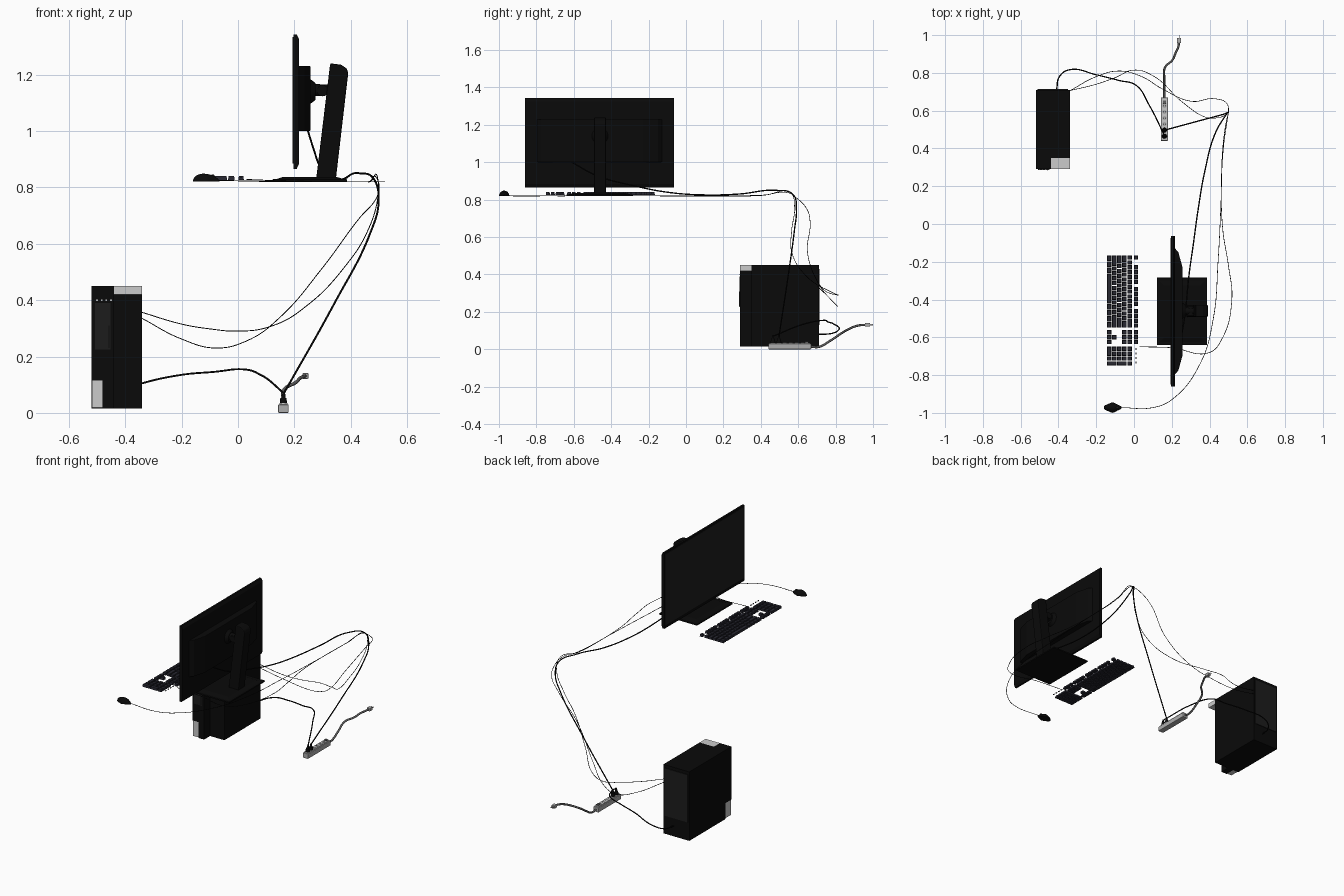
import bpy, bmesh, math
from mathutils import Vector

if "Cube" in bpy.data.objects:
    bpy.data.objects.remove(bpy.data.objects["Cube"])

def material(name, rgb):
    m = bpy.data.materials.new(name)
    m.diffuse_color = (*rgb, 1)
    m.use_nodes = True
    m.node_tree.nodes["Principled BSDF"].inputs["Base Color"].default_value = m.diffuse_color
    return m

BLACK = material("black_plastic", (0.003, 0.003, 0.003))
DARK = material("dark_grey", (0.012, 0.012, 0.012))
KEY = material("key_charcoal", (0.02, 0.02, 0.03))
LIGHT = material("light_grey", (0.6, 0.6, 0.6))
STRIP = material("strip_grey", (0.42, 0.42, 0.42))
CORD = material("cord_grey", (0.12, 0.12, 0.12))

def finish(bm, name, mat, bevel=0, smooth=False):
    bmesh.ops.recalc_face_normals(bm, faces=bm.faces)
    me = bpy.data.meshes.new(name)
    bm.to_mesh(me)
    bm.free()
    me.materials.append(mat)
    ob = bpy.data.objects.new(name, me)
    bpy.context.collection.objects.link(ob)
    if bevel:
        b = ob.modifiers.new("edge", 'BEVEL')
        b.width, b.segments = bevel, 2
    if smooth:
        bpy.ops.object.select_all(action='DESELECT')
        ob.select_set(True)
        bpy.context.view_layer.objects.active = ob
        bpy.ops.object.shade_smooth_by_angle(angle=math.radians(40))
    return ob

def add_box(bm, lo, hi, taper=0):
    """Box between two corners; taper pulls the top in."""
    for v in bmesh.ops.create_cube(bm, size=1)["verts"]:
        p = [lo[i] if v.co[i] < 0 else hi[i] for i in range(3)]
        if v.co.z > 0:
            p[0] -= math.copysign(taper, v.co.x)
            p[1] -= math.copysign(taper, v.co.y)
        v.co = p

def box(name, lo, hi, mat, bevel=0, taper=0):
    bm = bmesh.new()
    add_box(bm, lo, hi, taper)
    return finish(bm, name, mat, bevel)

def prism(name, pts, place, a, b, mat, bevel=0):
    """Extrude a 2D profile; place(u, v, depth) returns a 3D point."""
    bm = bmesh.new()
    A = [bm.verts.new(place(u, v, a)) for u, v in pts]
    B = [bm.verts.new(place(u, v, b)) for u, v in pts]
    bm.faces.new(A)
    bm.faces.new(B[::-1])
    for i in range(len(pts)):
        j = (i + 1) % len(pts)
        bm.faces.new((A[i], A[j], B[j], B[i]))
    return finish(bm, name, mat, bevel)

def cylinder(name, p, q, r1, r2, mat, n=20):
    p, q = Vector(p), Vector(q)
    bm = bmesh.new()
    bmesh.ops.create_cone(bm, cap_ends=True, segments=n, radius1=r1, radius2=r2, depth=(q - p).length)
    bmesh.ops.rotate(bm, verts=bm.verts, matrix=Vector((0, 0, 1)).rotation_difference(q - p).to_matrix())
    bmesh.ops.translate(bm, verts=bm.verts, vec=(p + q) / 2)
    return finish(bm, name, mat, smooth=True)

def cable(name, pts, r, mat):
    cu = bpy.data.curves.new(name, 'CURVE')
    cu.dimensions = '3D'
    cu.bevel_depth, cu.bevel_resolution, cu.resolution_u = r, 2, 10
    cu.use_fill_caps = True
    sp = cu.splines.new('BEZIER')
    sp.bezier_points.add(len(pts) - 1)
    for bp, p in zip(sp.bezier_points, pts):
        bp.co = p
        bp.handle_left_type = bp.handle_right_type = 'AUTO'
    cu.materials.append(mat)
    ob = bpy.data.objects.new(name, cu)
    bpy.context.collection.objects.link(ob)
    bpy.ops.object.select_all(action='DESELECT')
    ob.select_set(True)
    bpy.context.view_layer.objects.active = ob
    bpy.ops.object.convert(target='MESH')

xz = lambda u, v, d: (u, d, v)
xy = lambda u, v, d: (u, v, d)

# Monitor: panel, screen, tapered rear housing
prism("monitor_panel", [(.196, .865), (.208, .865), (.217, .885), (.217, 1.325), (.208, 1.343), (.196, 1.343)],
      xz, -.861, -.064, BLACK)
box("monitor_screen", (.194, -.85, .885), (.197, -.075, 1.333), DARK)
prism("monitor_rear_housing", [(.21, -.12), (.235, -.15), (.257, -.23), (.257, -.695), (.235, -.775), (.21, -.805)],
      xy, 1.0, 1.23, BLACK, .003)

# Stand: mount, leaning arm, base
cylinder("mount_plate", (.255, -.46, 1.14), (.275, -.46, 1.14), .045, .03, BLACK)
cylinder("mount_neck", (.27, -.46, 1.145), (.335, -.46, 1.145), .022, .018, BLACK)
cylinder("mount_hinge", (.30, -.485, 1.143), (.30, -.435, 1.143), .02, .02, BLACK)
prism("stand_arm", [(.277, .828), (.347, .828), (.391, 1.205), (.386, 1.222), (.365, 1.235), (.327, 1.24)],
      xz, -.492, -.428, BLACK, .005)
box("stand_base", (.122, -.64, .82), (.387, -.284, .829), BLACK, .002)
box("stand_base_top", (.135, -.625, .829), (.375, -.30, .837), BLACK, 0, .025)

# Keyboard: rows of key widths in key units, starting at the escape side
UY, UX, Y0, XT = .0257, .027, -.165, -.01
bm = bmesh.new()
def key(col, row, w=1, h=1):
    y, x = Y0 - col * UY, XT - row * UX
    add_box(bm, (x - h * UX + .0015, y - w * UY + .0015, .826), (x - .0015, y - .0015, .84), .0022)

rows = [[1] * 13 + [2], [1.5] + [1] * 12 + [1.5], [1.75] + [1] * 11 + [2.25],
        [2.25] + [1] * 10 + [2.75], [1.25] * 3 + [6.25] + [1.25] * 4]
for r, widths in enumerate(rows):
    c = 0
    for w in widths:
        key(c, r, w)
        c += w
for start, n in ((0, 1), (2, 4), (6.5, 4), (11, 4), (15.4, 3)):   # function row
    for i in range(n):
        key(start + i, -1.2, 1, .85)
for i in range(3):                                                # navigation and arrow keys
    key(15.4 + i, 0)
    key(15.4 + i, 1)
    key(15.4 + i, 4)
key(16.4, 3)
for r in range(5):                                                # number pad
    for c in range(3):
        if r < 4:
            key(18.8 + c, r)
key(18.8, 4, 2)
key(20.8, 4)
key(21.8, 0)
key(21.8, 1, 1, 2)
key(21.8, 3, 1, 2)
finish(bm, "keyboard_keys", KEY)
for i in range(4):
    y = -.662 - i * .024
    box("keyboard_indicator", (.008, y - .005, .834), (.013, y + .005, .838), KEY)

# Mouse: flattened dome, narrower towards the cable
bm = bmesh.new()
bmesh.ops.create_uvsphere(bm, u_segments=32, v_segments=16, radius=1)
for v in bm.verts:
    x, y, z = v.co
    w = .0275 - .005 * max(x, 0) + .003 * math.cos(x * 5) - .003
    v.co = (-.113 + .047 * x, -.972 + w * y, .82 + (.028 - .006 * x) * max(z, 0))
finish(bm, "mouse_body", BLACK, smooth=True)
cylinder("mouse_wheel", (-.09, -.975, .838), (-.09, -.969, .838), .008, .008, DARK)

# Computer tower: body and L-shaped front with pale panels
box("tower_body", (-.52, .35, .015), (-.34, .71, .45), BLACK)
box("tower_front_column", (-.52, .29, .115), (-.44, .35, .45), BLACK)
box("tower_front_column_foot", (-.48, .29, .015), (-.44, .35, .115), BLACK)
box("tower_top_panel", (-.44, .29, .42), (-.34, .35, .45), LIGHT)
box("tower_lower_panel", (-.518, .29, .018), (-.48, .35, .115), LIGHT, .002)
box("tower_port_panel", (-.507, .287, .225), (-.453, .29, .39), DARK)
for i in range(4):
    x = -.5 + i * .0165
    box("tower_button", (x - .003, .286, .397), (x + .003, .29, .403), LIGHT)
box("tower_handle", (-.459, .284, .23), (-.455, .288, .31), BLACK)
box("tower_rear_plate", (-.51, .709, .13), (-.35, .714, .43), DARK)

# Power strip with sockets, switch and plugs
box("power_strip", (.142, .44, 0), (.18, .67, .03), STRIP, .004)
box("power_strip_top", (.147, .447, .03), (.175, .663, .035), LIGHT, .001)
for i in range(6):
    y = .465 + i * .032
    cylinder("socket", (.161, y, .033), (.161, y, .0365), .011, .011, STRIP)
    for s in (-.004, .004):
        box("socket_slot", (.161 + s - .001, y - .004, .036), (.161 + s + .001, y + .004, .037), BLACK)
box("strip_switch", (.153, .636, .033), (.169, .655, .042), CORD, .002)
for y in (.465, .497):
    cylinder("plug", (.161, y, .035), (.161, y, .052), .013, .011, BLACK)
    cylinder("plug_neck", (.161, y, .052), (.163, y, .075), .008, .004, BLACK)

# Wall cord and plug
cable("wall_cord", [(.161, .66, .015), (.16, .71, .013), (.16, .77, .045), (.165, .83, .085), (.205, .87, .108),
                    (.22, .905, .123), (.235, .94, .13), (.238, .965, .131)], .006, CORD)
box("wall_plug", (.228, .957, .121), (.25, .985, .141), STRIP, .003)
for x in (.233, .243):
    box("wall_plug_prong", (x - .001, .984, .128), (x + .001, 1.0, .135), LIGHT)

# Power cables
cable("monitor_power_cable", [(.248, -.61, 1.0), (.27, -.48, .93), (.29, -.28, .875), (.315, -.1, .84), (.34, .08, .826),
                              (.375, .28, .83), (.43, .48, .85), (.485, .575, .825), (.499, .59, .75),
                              (.47, .58, .64), (.34, .545, .385), (.163, .497, .07)], .0035, BLACK)
cable("tower_power_cable", [(-.41, .71, .08), (-.395, .78, .085), (-.34, .817, .105), (-.2, .79, .135), (-.08, .76, .146),
                            (.01, .735, .155), (.08, .63, .135), (.163, .465, .07)], .0035, BLACK)

# Thin cables from mouse and keyboard, over the desk edge, to the tower
cable("mouse_cable", [(-.07, -.972, .825), (.1, -.972, .821), (.2, -.93, .82), (.35, -.74, .82), (.42, -.5, .82),
                      (.445, -.2, .82), (.46, .1, .82), (.47, .4, .822), (.49, .55, .836), (.5, .59, .81),
                      (.49, .64, .76), (.43, .663, .69), (.3, .65, .515), (.15, .715, .34), (.03, .785, .255),
                      (-.08, .81, .23), (-.2, .78, .262), (-.34, .705, .335)], .0016, BLACK)
cable("keyboard_cable", [(.03, -.65, .828), (.2, -.655, .821), (.4, -.68, .82), (.465, -.61, .82), (.518, -.4, .82),
                         (.5, -.22, .82), (.47, -.03, .82), (.463, .2, .82), (.475, .42, .825), (.495, .56, .835),
                         (.497, .58, .77), (.455, .565, .635), (.38, .565, .52), (.25, .65, .385), (.1, .785, .302),
                         (0, .815, .29), (-.1, .775, .298), (-.2, .74, .315), (-.345, .705, .358)], .0016, BLACK)
